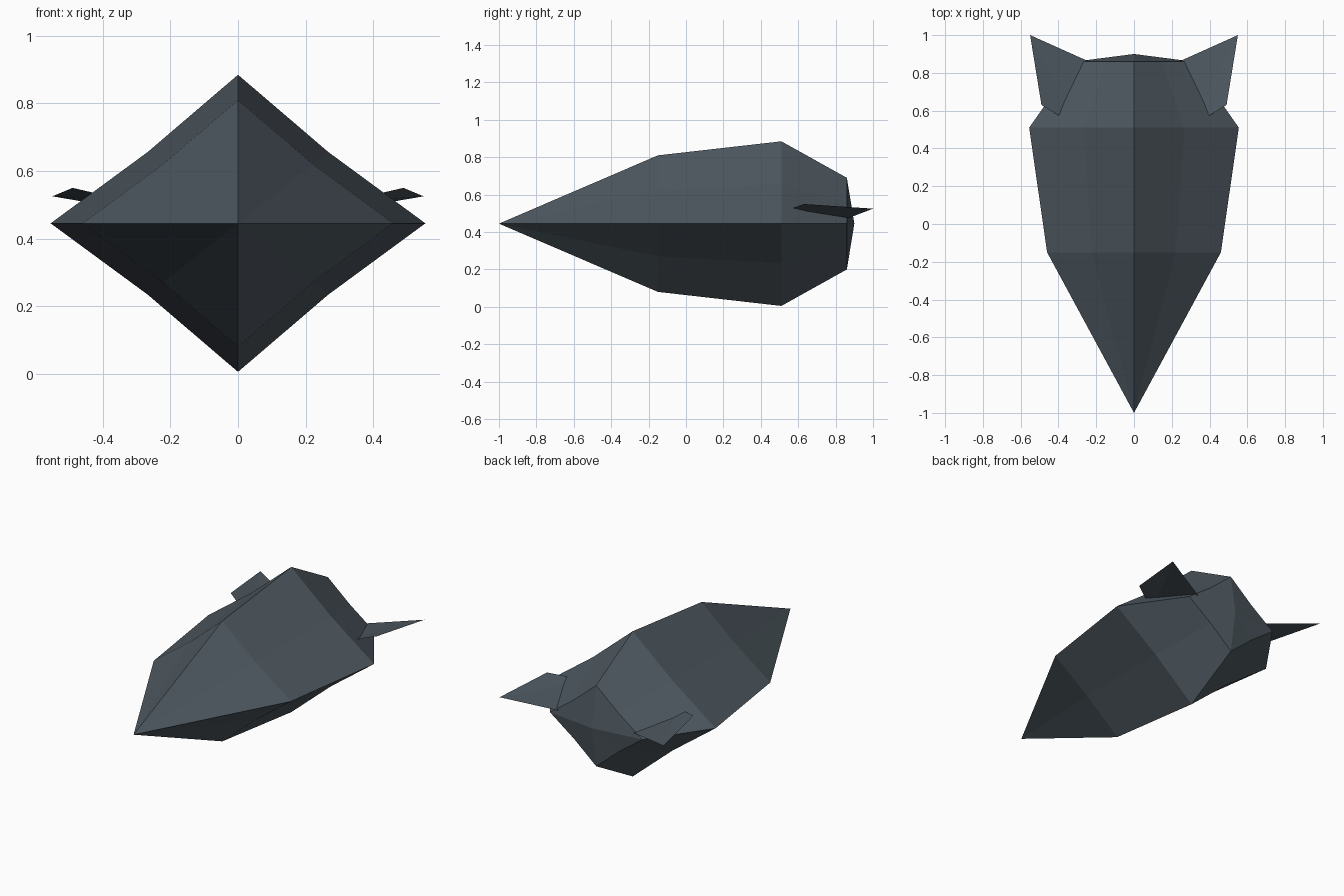
import bpy, bmesh

if "Cube" in bpy.data.objects:
    bpy.data.objects.remove(bpy.data.objects["Cube"])

slate = bpy.data.materials.new("dark slate")
slate.diffuse_color = (0.076, 0.098, 0.117, 1)
slate.use_nodes = True
slate.node_tree.nodes["Principled BSDF"].inputs["Base Color"].default_value = slate.diffuse_color
MID_Z = 0.445


def finish(name, bm):
    mesh = bpy.data.meshes.new(name)
    bm.to_mesh(mesh)
    bm.free()
    mesh.materials.append(slate)
    obj = bpy.data.objects.new(name, mesh)
    bpy.context.collection.objects.link(obj)
    return obj


# hull: slightly pinched diamond rings (y, half width, half height)
rings = [(-0.15, 0.46, 0.365), (0.51, 0.555, 0.44), (0.86, 0.31, 0.245)]
shape = [(1, 0), (0.482, 0.48), (0, 1), (-0.482, 0.48),
         (-1, 0), (-0.482, -0.48), (0, -1), (0.482, -0.48)]
bm = bmesh.new()
nose = bm.verts.new((0, -1, MID_Z))
tail = bm.verts.new((0, 0.9, MID_Z))
loops = [[bm.verts.new((u * w, y, MID_Z + v * h)) for u, v in shape]
         for y, w, h in rings]
for i in range(8):
    j = (i + 1) % 8
    bm.faces.new((nose, loops[0][i], loops[0][j]))
    for a, b in zip(loops, loops[1:]):
        bm.faces.new((a[i], b[i], b[j], a[j]))
    bm.faces.new((loops[-1][j], loops[-1][i], tail))
bmesh.ops.recalc_face_normals(bm, faces=bm.faces)
finish("hull", bm)

# tail fins: thin sheets whose inner edge is buried in the hull
for side, name in ((1, "right_fin"), (-1, "left_fin")):
    bm = bmesh.new()
    tip, front, inner_front, inner_rear = [
        bm.verts.new((side * x, y, z)) for x, y, z in (
            (0.55, 1.0, 0.525), (0.49, 0.63, 0.55),
            (0.30, 0.514, 0.506), (0.20, 0.843, 0.465))]
    for f in ((tip, inner_front, front), (tip, inner_rear, inner_front)):
        bm.faces.new(f)
    bm.normal_update()
    for f in bm.faces:
        if f.normal.z < 0:
            f.normal_flip()
    finish(name, bm)
